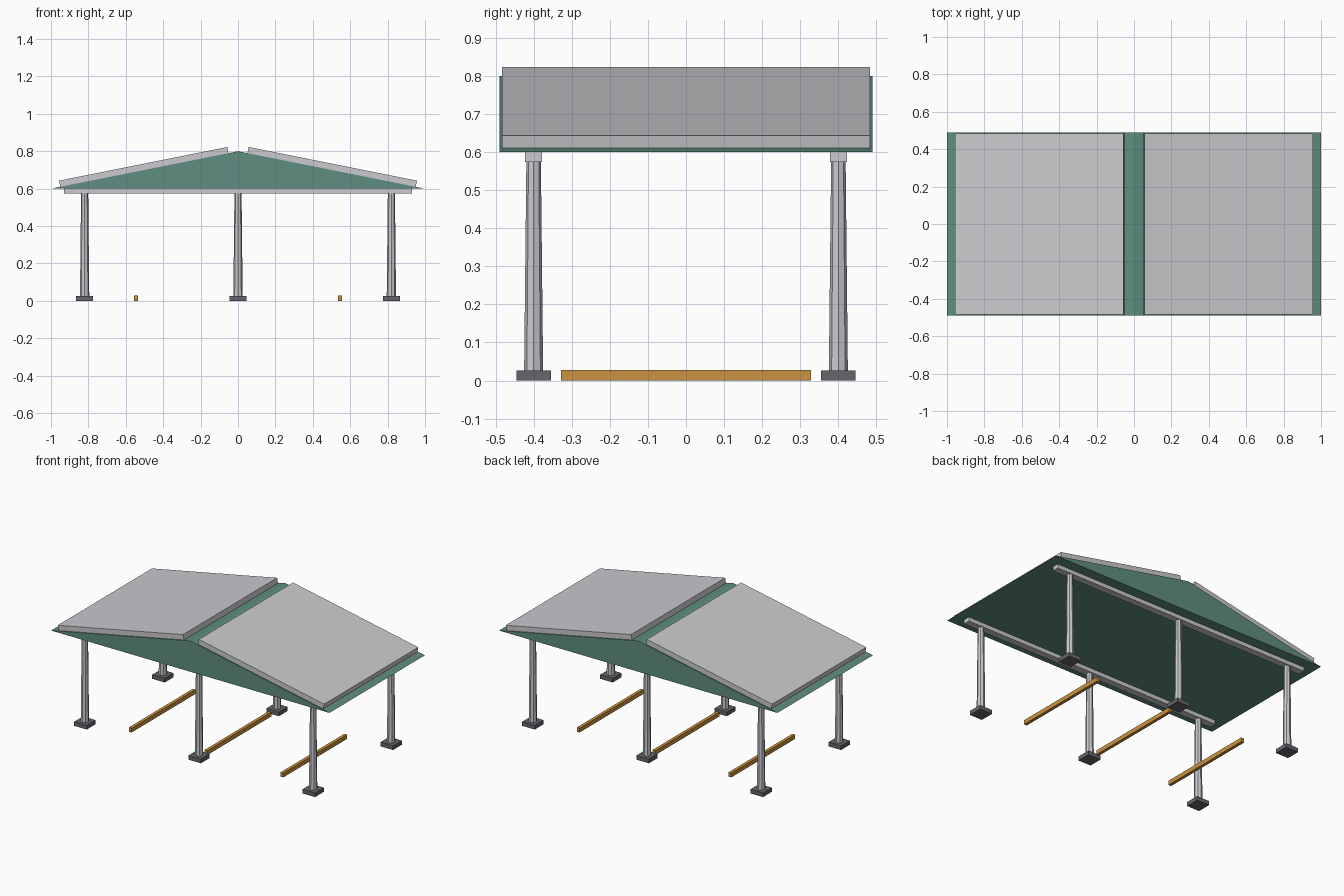
import bpy
import bmesh
from mathutils import Matrix

cube = bpy.data.objects.get("Cube")
if cube:
    bpy.data.objects.remove(cube, do_unlink=True)


def material(name, rgb):
    mat = bpy.data.materials.new(name)
    mat.use_nodes = True
    mat.diffuse_color = (*rgb, 1)
    mat.node_tree.nodes["Principled BSDF"].inputs["Base Color"].default_value = (*rgb, 1)
    return mat


GREEN = material("canopy green", (0.115, 0.27, 0.215))
GREY = material("light grey metal", (0.60, 0.60, 0.63))
DARK = material("dark grey footing", (0.13, 0.13, 0.15))
AMBER = material("amber kerb", (0.60, 0.29, 0.05))


def finish(name, bm, mat):
    bmesh.ops.recalc_face_normals(bm, faces=bm.faces)
    mesh = bpy.data.meshes.new(name)
    bm.to_mesh(mesh)
    bm.free()
    mesh.materials.append(mat)
    obj = bpy.data.objects.new(name, mesh)
    bpy.context.collection.objects.link(obj)


def box(name, x, y, z0, z1, width, depth, mat):
    bm = bmesh.new()
    place = Matrix.Translation((x, y, (z0 + z1) / 2)) @ Matrix.Diagonal((width, depth, z1 - z0, 1))
    bmesh.ops.create_cube(bm, size=1, matrix=place)
    finish(name, bm, mat)


def post(name, x, y, z0, z1):
    bm = bmesh.new()
    bmesh.ops.create_cone(bm, cap_ends=True, segments=8, radius1=0.025, radius2=0.019,
                          depth=z1 - z0, matrix=Matrix.Translation((x, y, (z0 + z1) / 2)))
    finish(name, bm, GREY)


def extrude_profile(name, points, half_depth, mat):
    """Extrude an x-z outline along y, centred on y = 0."""
    bm = bmesh.new()
    face = bm.faces.new([bm.verts.new((x, -half_depth, z)) for x, z in points])
    new = bmesh.ops.extrude_face_region(bm, geom=[face])["geom"]
    verts = [v for v in new if isinstance(v, bmesh.types.BMVert)]
    bmesh.ops.translate(bm, verts=verts, vec=(0, 2 * half_depth, 0))
    finish(name, bm, mat)


# Gabled roof body and the two raised roof panels
extrude_profile("roof_body", [(-1, 0.6), (1, 0.6), (0, 0.8)], 0.49, GREEN)
for side, label in ((-1, "right"), (1, "left")):
    outline = [(0.05, 0.789), (0.95, 0.609), (0.957, 0.643), (0.057, 0.823)]
    extrude_profile(f"roof_panel_{label}", [(side * x, z) for x, z in outline], 0.483, GREY)

# Two rows: a beam carried by three tapered posts on square footings
for y, row in ((-0.4, "front"), (0.4, "back")):
    box(f"beam_{row}", 0, y, 0.574, 0.6, 1.86, 0.045, GREY)
    for x, place in ((-0.82, "right"), (0, "middle"), (0.82, "left")):
        post(f"post_{row}_{place}", x, y, 0.02, 0.58)
        box(f"footing_{row}_{place}", x, y, 0, 0.027, 0.09, 0.09, DARK)

# Low kerb rails on the ground
for x, place in ((-0.545, "right"), (0, "middle"), (0.545, "left")):
    box(f"kerb_{place}", x, 0, 0, 0.028, 0.02, 0.655, AMBER)
